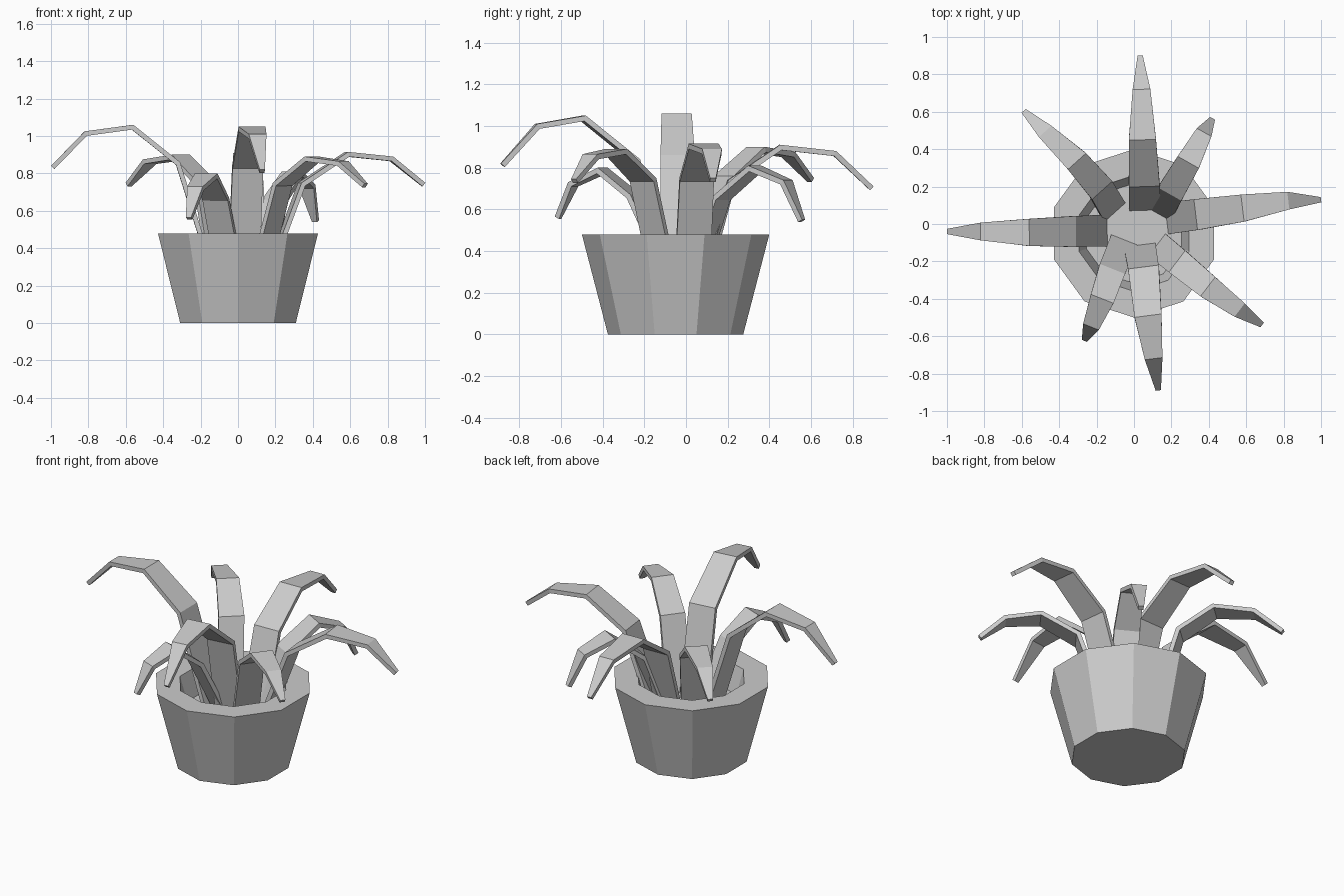
import bpy
from math import sin, cos, pi
from mathutils import Vector

if "Cube" in bpy.data.objects:
    bpy.data.objects.remove(bpy.data.objects["Cube"])

SIDES = 10
POT_Y = -0.05


def add_mesh(name, verts, faces):
    mesh = bpy.data.meshes.new(name)
    mesh.from_pydata(verts, [], faces)
    mesh.update()
    obj = bpy.data.objects.new(name, mesh)
    bpy.context.collection.objects.link(obj)
    return obj


def ring(r, z):
    return [(r * cos(pi / 2 + 2 * pi * i / SIDES),
             POT_Y + r * sin(pi / 2 + 2 * pi * i / SIDES), z) for i in range(SIDES)]


# Tapered ten-sided pot with a thick rim
profile = [(0.325, 0), (0.45, 0.48), (0.31, 0.48), (0.265, 0.32)]
verts = [p for r, z in profile for p in ring(r, z)]
faces = [tuple(reversed(range(SIDES)))]
for k in range(len(profile) - 1):
    for i in range(SIDES):
        j = (i + 1) % SIDES
        faces.append((k * SIDES + i, k * SIDES + j, (k + 1) * SIDES + j, (k + 1) * SIDES + i))
add_mesh("pot", verts, faces)

# Soil surface inside the pot
add_mesh("soil", ring(0.267, 0.33), [tuple(range(SIDES))])


def leaf(name, path, widths):
    """Folded strip following the path, thickened downwards."""
    pts = [Vector(p) for p in path]
    heading = pts[-1] - pts[0]
    side = Vector((-heading.y, heading.x, 0)).normalized()
    verts = []
    for p, w in zip(pts, widths):
        verts += [p - side * w / 2, p + side * w / 2]
    faces = [(2 * i, 2 * i + 2, 2 * i + 3, 2 * i + 1) for i in range(len(pts) - 1)]
    obj = add_mesh(name, verts, faces)
    mod = obj.modifiers.new("thickness", 'SOLIDIFY')
    mod.thickness = 0.025
    mod.offset = -1
    mod.use_even_offset = True


# Leaves: base, two bends, shoulder, tip
big = (0.17, 0.165, 0.145, 0.095, 0.028)
small = (0.15, 0.145, 0.13, 0.09, 0.03)
leaves = {
    "leaf_left": (big, [(-0.14, -0.035, 0.32), (-0.31, -0.04, 0.86), (-0.56, -0.045, 1.06),
                        (-0.82, -0.04, 1.025), (-1.0, -0.04, 0.84)]),
    "leaf_back": (big, [(0.06, 0.07, 0.32), (0.055, 0.2, 0.74), (0.045, 0.45, 0.91),
                        (0.04, 0.72, 0.88), (0.033, 0.9, 0.71)]),
    "leaf_front": (big, [(0.03, -0.11, 0.32), (0.05, -0.23, 0.84), (0.075, -0.49, 1.05),
                         (0.105, -0.72, 1.01), (0.13, -0.89, 0.82)]),
    "leaf_right": (big, [(0.17, 0.03, 0.32), (0.33, 0.05, 0.75), (0.58, 0.085, 0.915),
                         (0.825, 0.125, 0.89), (1.0, 0.13, 0.75)]),
    "leaf_back_right": (small, [(0.13, 0.05, 0.32), (0.19, 0.16, 0.66), (0.29, 0.33, 0.81),
                                (0.375, 0.49, 0.74), (0.42, 0.565, 0.55)]),
    "leaf_front_right": (small, [(0.12, -0.11, 0.32), (0.23, -0.2, 0.75), (0.395, -0.335, 0.89),
                                 (0.565, -0.46, 0.865), (0.685, -0.54, 0.745)]),
    "leaf_front_left": (small, [(-0.05, -0.08, 0.32), (-0.115, -0.24, 0.67), (-0.17, -0.4, 0.80),
                                (-0.23, -0.55, 0.73), (-0.265, -0.625, 0.565)]),
    "leaf_back_left": (small, [(-0.1, 0.06, 0.32), (-0.17, 0.18, 0.76), (-0.305, 0.335, 0.90),
                               (-0.475, 0.495, 0.875), (-0.59, 0.605, 0.75)]),
}
for name, (widths, path) in leaves.items():
    leaf(name, path, widths)
